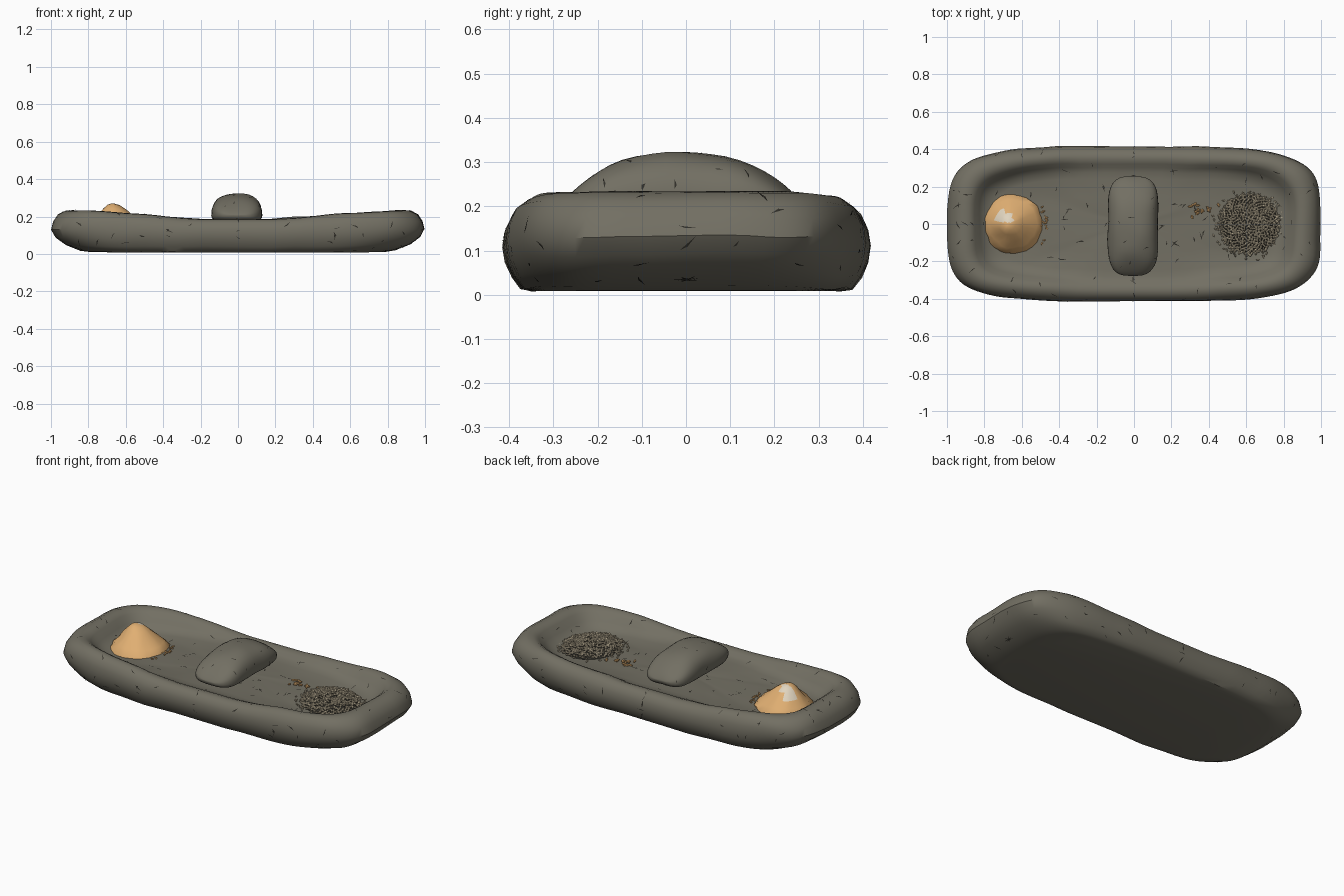
import bpy, bmesh, math, random
from mathutils import Vector, Matrix, noise

random.seed(4)
cube = bpy.data.objects.get("Cube")
if cube:
    bpy.data.objects.remove(cube, do_unlink=True)


def material(name, rgb):
    m = bpy.data.materials.new(name)
    m.use_nodes = True
    m.diffuse_color = (*rgb, 1)
    bsdf = m.node_tree.nodes["Principled BSDF"]
    bsdf.inputs["Base Color"].default_value = (*rgb, 1)
    bsdf.inputs["Roughness"].default_value = 0.9
    return m


STONE = material("grey stone", (0.17, 0.16, 0.125))
DARK = material("dark crack", (0.03, 0.028, 0.022))
FLOUR = material("golden flour", (0.75, 0.43, 0.17))
PALE = material("pale flour", (0.75, 0.66, 0.52))
GRAIN = material("cream grain", (0.62, 0.53, 0.37))


def finish(name, bm, mats, smooth=True):
    bmesh.ops.recalc_face_normals(bm, faces=bm.faces)
    me = bpy.data.meshes.new(name)
    bm.to_mesh(me)
    bm.free()
    for m in mats:
        me.materials.append(m)
    ob = bpy.data.objects.new(name, me)
    bpy.context.collection.objects.link(ob)
    if smooth:
        bpy.ops.object.select_all(action="DESELECT")
        ob.select_set(True)
        bpy.context.view_layer.objects.active = ob
        bpy.ops.object.shade_smooth_by_angle(angle=math.radians(40))
    return ob


def superpoint(a, n):
    c, s = math.cos(a), math.sin(a)
    return math.copysign(abs(c) ** (2 / n), c), math.copysign(abs(s) ** (2 / n), s)


def loft(rings):
    """Skin a list of equal rings and close both ends."""
    bm = bmesh.new()
    rows = [[bm.verts.new(p) for p in ring] for ring in rings]
    for a, b in zip(rows, rows[1:]):
        for i in range(len(a)):
            j = (i + 1) % len(a)
            bm.faces.new((a[i], a[j], b[j], b[i]))
    bm.faces.new(rows[0][::-1])
    bm.faces.new(rows[-1])
    return bm


def roughen(bm, amount, scale, low=0.012):
    for v in bm.verts:
        if v.co.z > low:
            v.co += noise.noise_vector(v.co * scale) * amount


def add_cracks(name, source, count, size):
    """Thin dark slivers lying on the surface of a stone."""
    bm = bmesh.new()
    polys = [p for p in source.data.polygons if p.center.z > 0.03]
    areas = [p.area for p in polys]
    for p in random.choices(polys, weights=areas, k=count):
        n = p.normal
        t = n.orthogonal()
        t.rotate(Matrix.Rotation(random.uniform(0, math.tau), 3, n))
        side = n.cross(t)
        c = p.center + n * 0.002
        length = size * random.uniform(0.5, 1.3)
        width = size * random.uniform(0.12, 0.3)
        bm.faces.new([bm.verts.new(q) for q in (
            c - t * length, c + side * width, c + t * length * 0.6)])
    finish(name, bm, [DARK], False)


# Slab: rim sags to the middle, dished floor sinks toward both ends
def rim_height(x):
    return 0.178 + 0.057 * min(abs(x) / 0.85, 1) ** 1.1


def floor_height(x):
    return 0.162 - 0.03 * min(abs(x) / 0.7, 1)


# half length, half width, height as share of the rim, blend to the floor
slab_rows = [
    (0.78, 0.35, 0.04, 0), (0.84, 0.375, 0.07, 0), (0.92, 0.395, 0.2, 0),
    (0.975, 0.41, 0.38, 0), (1.0, 0.415, 0.56, 0), (0.99, 0.41, 0.74, 0),
    (0.965, 0.395, 0.9, 0), (0.925, 0.37, 0.985, 0), (0.885, 0.345, 1, 0),
    (0.855, 0.32, 0.98, 0.15), (0.825, 0.3, 0.95, 0.5), (0.79, 0.275, 1, 0.85),
    (0.74, 0.24, 1, 1), (0.5, 0.15, 1, 1), (0.25, 0.06, 1, 1), (0.05, 0.01, 1, 1),
]
rings = []
for hx, hy, share, dish in slab_rows:
    ring = []
    for i in range(96):
        u, v = superpoint(math.tau * (i + 0.5) / 96, 4.2)
        x = hx * u
        z = rim_height(x) * share * (1 - dish) + floor_height(x) * dish
        ring.append((x, hy * v, z))
    rings.append(ring)
bm = loft(rings)
roughen(bm, 0.009, 5)
slab = finish("stone_slab", bm, [STONE])
add_cracks("slab_cracks", slab, 170, 0.02)

# Roller: long hand stone lying across the slab
rings = []
for k in range(25):
    t = -math.cos(math.pi * (k + 0.25) / 24.5)
    round_end = max(1 - abs(t) ** 5, 0.0) ** 0.4
    half = 0.13 * round_end + 0.004
    top = 0.205 + 0.117 * max(1 - abs(t) ** 2.3, 0) ** 0.8
    base = 0.205 - 0.043 * round_end
    ring = []
    for i in range(32):
        u, v = superpoint(math.tau * i / 32, 2.5)
        z = 0.205 + v * ((top - 0.205) if v > 0 else (0.205 - base))
        ring.append((half * u - 0.005, 0.268 * t - 0.01, z))
    rings.append(ring)
bm = loft(rings)
roughen(bm, 0.007, 8)
roller = finish("stone_roller", bm, [STONE])
add_cracks("roller_cracks", roller, 22, 0.018)

# Flour heap with a pale patch near its peak
FX = -0.645
rings = []
for share, z in [(1, 0.125), (0.97, 0.145), (0.8, 0.172), (0.6, 0.205),
                 (0.38, 0.24), (0.2, 0.262), (0.05, 0.268)]:
    ring = []
    for i in range(28):
        a = math.tau * i / 28
        r = 0.16 * share * (1 + 0.04 * random.uniform(-1, 1))
        ring.append((FX - 0.025 * (1 - share) + r * math.cos(a), r * math.sin(a), z))
    rings.append(ring)
bm = loft(rings)
roughen(bm, 0.006, 14)
for f in bm.faces:
    c = f.calc_center_median()
    f.material_index = int(-0.74 < c.x < -0.65 and 0.01 < c.y < 0.07 and c.z > 0.19)
finish("flour_heap", bm, [FLOUR, PALE])


def kernel(bm, place, size, index=0):
    turn = Matrix.Rotation(random.uniform(0, math.tau), 4, "Z") @ \
        Matrix.Rotation(random.uniform(-0.5, 0.5), 4, "Y")
    scale = Matrix.Diagonal((size, size * 0.5, size * 0.45, 1))
    made = bmesh.ops.create_icosphere(
        bm, subdivisions=1, radius=1, matrix=Matrix.Translation(place) @ turn @ scale)
    for f in {f for v in made["verts"] for f in v.link_faces}:
        f.material_index = index


# Grain heap: kernels spread over a low mound, with strays at its edge
GX = 0.615
bm = bmesh.new()
for k in range(420):
    r = 0.165 * math.sqrt((k + 0.5) / 420)
    a = k * math.pi * (3 - math.sqrt(5))
    x, y = GX + r * math.cos(a), r * math.sin(a)
    z = floor_height(x) + 0.012 + 0.045 * (1 - (r / 0.17) ** 2) + random.uniform(-0.006, 0.006)
    kernel(bm, Vector((x, y, z)), random.uniform(0.011, 0.016))
for k in range(45):
    a = random.uniform(0, math.tau)
    r = random.uniform(0.165, 0.2)
    x, y = GX + r * math.cos(a), r * math.sin(a)
    kernel(bm, Vector((x, y, floor_height(x) + 0.008)), 0.01)
for k in range(16):
    x, y = random.uniform(0.3, 0.47), random.uniform(0.03, 0.12)
    kernel(bm, Vector((x, y, floor_height(x) + 0.008)), 0.014, 1)
finish("grain_heap", bm, [GRAIN, FLOUR], False)

# Shadowy bed of husks beneath the grain
bm = loft([[(GX + r * math.cos(math.tau * i / 24), r * math.sin(math.tau * i / 24), z)
            for i in range(24)] for r, z in [(0.16, 0.125), (0.15, 0.142), (0.08, 0.172), (0.01, 0.182)]])
finish("husk_bed", bm, [DARK])

# Flour specks beside the heap
bm = bmesh.new()
for k in range(16):
    x, y = random.uniform(-0.5, -0.46), random.uniform(-0.11, 0.1)
    kernel(bm, Vector((x, y, floor_height(x) + 0.006)), 0.01)
finish("flour_specks", bm, [FLOUR], False)
